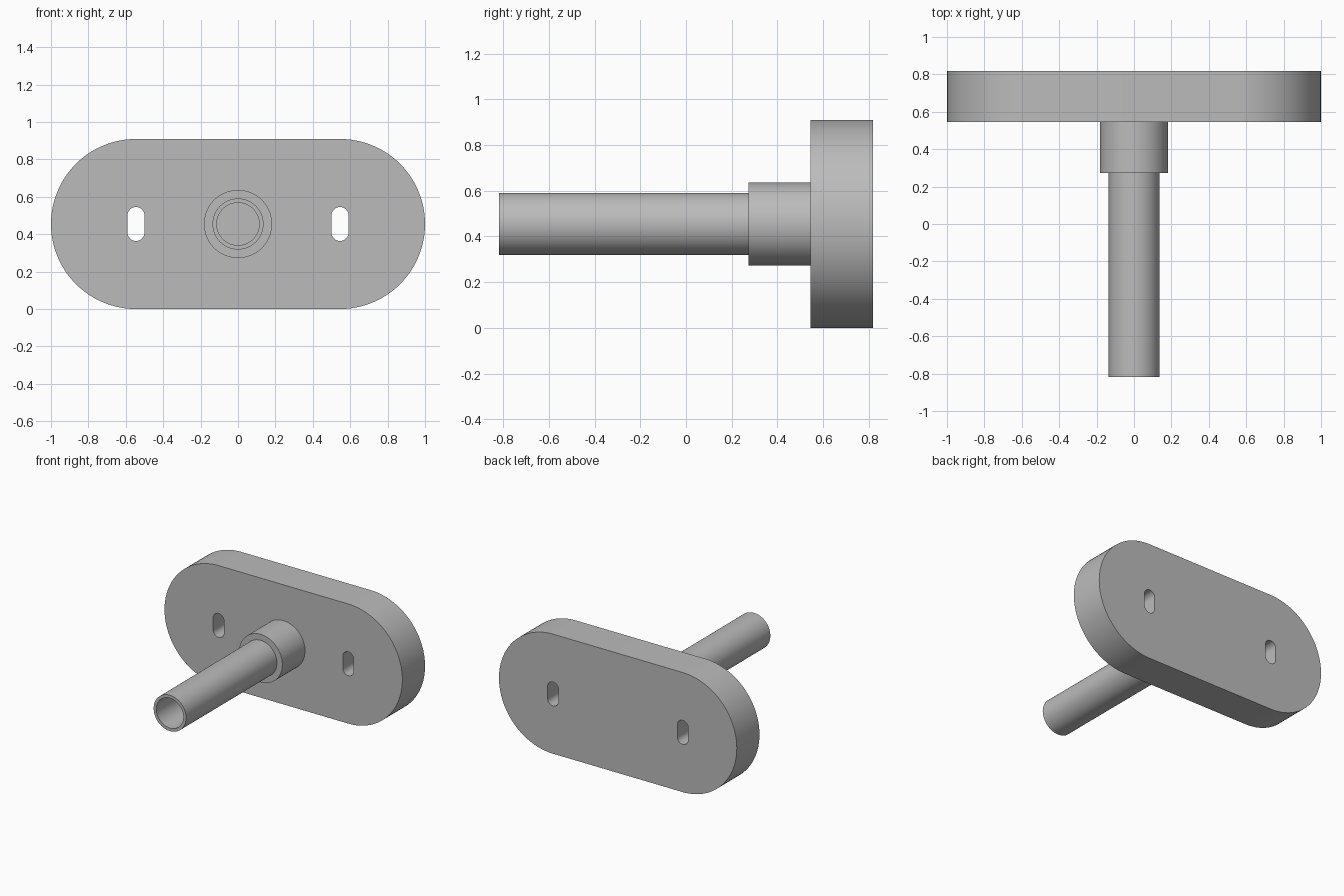
import bpy, bmesh
from math import sin, cos, pi
from mathutils import Vector, Matrix

cube = bpy.data.objects.get("Cube")
if cube:
    bpy.data.objects.remove(cube, do_unlink=True)

UNIT = 1 / 11              # the plate is 22 units wide
AXIS_Z = 5 * UNIT          # height of the common axis
FRONT, SHOULDER, PLATE_FRONT, PLATE_BACK = (n * UNIT for n in (-9, 3, 6, 9))

metal = bpy.data.materials.new("grey metal")
metal.use_nodes = True
grey = (0.5, 0.5, 0.5, 1)
metal.diffuse_color = grey
metal.node_tree.nodes["Principled BSDF"].inputs["Base Color"].default_value = grey


def finish(name, bm):
    bmesh.ops.recalc_face_normals(bm, faces=bm.faces)
    mesh = bpy.data.meshes.new(name)
    bm.to_mesh(mesh)
    bm.free()
    mesh.materials.append(metal)
    obj = bpy.data.objects.new(name, mesh)
    bpy.context.collection.objects.link(obj)
    bpy.ops.object.select_all(action="DESELECT")
    obj.select_set(True)
    bpy.context.view_layer.objects.active = obj
    bpy.ops.object.shade_smooth_by_angle(angle=pi / 6)
    return obj


def capsule(radius, half_straight, steps, upright=False, x=0):
    """Outline of a slot shape on the plate's front plane."""
    points = []
    for side in (1, -1):
        for i in range(steps + 1):
            a = pi * i / steps - pi / 2
            u = side * (half_straight + radius * cos(a))
            v = side * radius * sin(a)
            if upright:
                u, v = -v, u
            points.append(Vector((x + u, PLATE_FRONT, AXIS_Z + v)))
    return points


def lathe(name, profile, segments=96):
    """Closed (radius, y) profile turned around the horizontal axis."""
    bm = bmesh.new()
    verts = [bm.verts.new((r, y, AXIS_Z)) for r, y in profile]
    edges = [bm.edges.new((v, verts[(i + 1) % len(verts)]))
             for i, v in enumerate(verts)
             if profile[i][0] or profile[(i + 1) % len(verts)][0]]
    bmesh.ops.spin(bm, geom=verts + edges, cent=(0, 0, AXIS_Z), axis=(0, 1, 0),
                   angle=2 * pi, steps=segments)
    bmesh.ops.remove_doubles(bm, verts=bm.verts, dist=1e-5)
    return finish(name, bm)


# Rounded plate with two upright through slots
bm = bmesh.new()
outlines = [capsule(5 * UNIT, 6 * UNIT, 48)]
outlines += [capsule(UNIT / 2, UNIT / 2, 16, True, s * 6 * UNIT) for s in (-1, 1)]
edges = []
for outline in outlines:
    loop = [bm.verts.new(p) for p in outline]
    edges += [bm.edges.new((v, loop[i - 1])) for i, v in enumerate(loop)]
bmesh.ops.triangle_fill(bm, edges=edges, use_beauty=True, normal=(0, -1, 0))
solid = bmesh.ops.extrude_face_region(bm, geom=bm.faces[:], use_keep_orig=True)
bmesh.ops.translate(bm, vec=(0, PLATE_BACK - PLATE_FRONT, 0),
                    verts=[g for g in solid["geom"] if isinstance(g, bmesh.types.BMVert)])
finish("mounting_plate", bm)

# Solid collar on the plate
collar_r = 2 * UNIT
lathe("collar", [(0, SHOULDER), (collar_r, SHOULDER),
                 (collar_r, PLATE_FRONT), (0, PLATE_FRONT)])

# Hollow tube reaching forward from the collar
outer_r, inner_r = 1.5 * UNIT, 1.25 * UNIT
lathe("tube", [(inner_r, FRONT), (outer_r, FRONT),
               (outer_r, SHOULDER), (inner_r, SHOULDER)])
